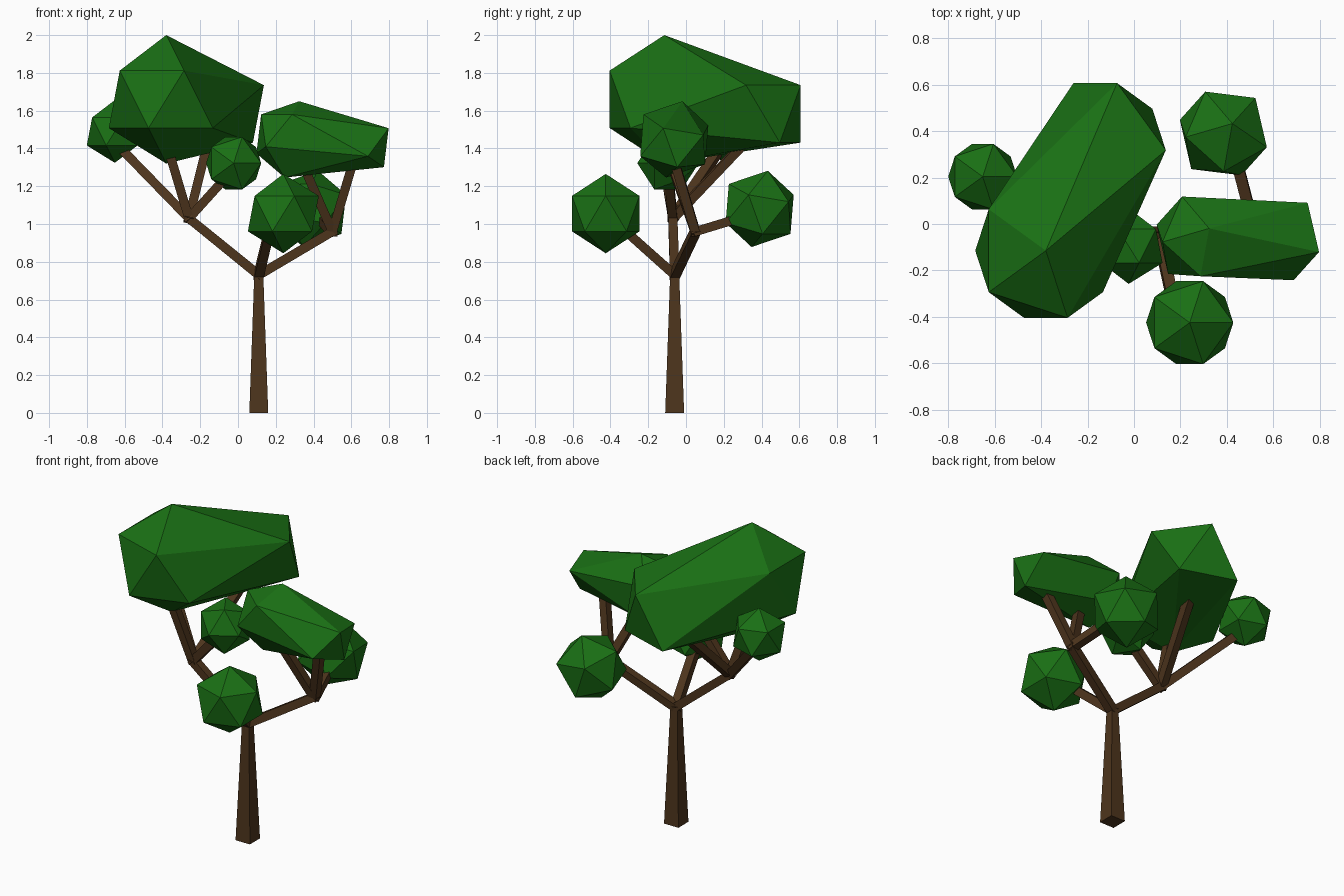
import bpy, bmesh
from math import radians
from mathutils import Vector, Euler

if "Cube" in bpy.data.objects:
    bpy.data.objects.remove(bpy.data.objects["Cube"])


def material(name, color):
    m = bpy.data.materials.new(name)
    m.diffuse_color = color
    m.use_nodes = True
    m.node_tree.nodes["Principled BSDF"].inputs["Base Color"].default_value = m.diffuse_color
    return m


bark = material("bark", (0.075, 0.035, 0.012, 1))
leaf = material("leaf", (0.010, 0.16, 0.007, 1))


def finish(name, bm, mat):
    me = bpy.data.meshes.new(name)
    bmesh.ops.recalc_face_normals(bm, faces=bm.faces)
    bm.to_mesh(me)
    bm.free()
    me.materials.append(mat)
    ob = bpy.data.objects.new(name, me)
    bpy.context.collection.objects.link(ob)
    return ob


def beam(name, a, b, ha, hb, extend=0.015):
    """Square tapered limb from a to b with half widths ha, hb."""
    a, b = Vector(a), Vector(b)
    d = (b - a).normalized()
    side = Vector((0, 1, 0)) if abs(d.y) < 0.7 else Vector((1, 0, 0))
    u = (side - d * side.dot(d)).normalized()
    v = d.cross(u)
    bm = bmesh.new()
    rings = []
    for p, h in ((a - d * extend, ha), (b + d * extend, hb)):
        rings.append([bm.verts.new(p + u * h * i + v * h * j)
                      for i, j in ((-1, -1), (1, -1), (1, 1), (-1, 1))])
    for i in range(4):
        k = (i + 1) % 4
        bm.faces.new((rings[0][i], rings[0][k], rings[1][k], rings[1][i]))
    bm.faces.new(rings[0])
    bm.faces.new(rings[1])
    return finish(name, bm, bark)


def foliage(name, center, r, rot=(0, 0, 0), stretch=None):
    """Icosahedron; optionally its far side is pulled along a vector."""
    bm = bmesh.new()
    bmesh.ops.create_icosphere(bm, subdivisions=1, radius=r)
    m = Euler([radians(x) for x in rot]).to_matrix()
    s = Vector(stretch or (0, 0, 0))
    flat = Vector((s.x, s.y, 0)).normalized()
    for v in bm.verts:
        v.co = m @ v.co
        if v.co.dot(flat) > 0.25 * r:
            v.co += s
        v.co += Vector(center)
    return finish(name, bm, leaf)


# trunk
fork = (0.11, -0.06, 0.73)
beam("trunk", (0.11, -0.06, 0), fork, 0.05, 0.024, 0)

# main limbs
left_fork = (-0.26, -0.07, 1.03)
right_fork = (0.50, 0.05, 0.96)
beam("left_limb", fork, left_fork, 0.025, 0.024)
beam("right_limb", fork, right_fork, 0.025, 0.024)
beam("front_limb", fork, (0.17, -0.34, 0.98), 0.025, 0.024)

# branches from each fork
for i, tip in enumerate([(-0.62, 0.18, 1.40), (-0.37, -0.13, 1.40),
                         (-0.16, 0.31, 1.43), (-0.07, -0.09, 1.24)]):
    beam(f"left_branch_{i + 1}", left_fork, tip, 0.024, 0.024)
for i, tip in enumerate([(0.61, -0.06, 1.33), (0.35, -0.07, 1.30),
                         (0.44, 0.28, 1.03)]):
    beam(f"right_branch_{i + 1}", right_fork, tip, 0.024, 0.024)

# foliage clumps
tilt = (0, 16, 48)
foliage("left_canopy", (-0.38, -0.115, 1.66), 0.34, stretch=(0.213, 0.433, -0.077))
foliage("right_canopy", (0.285, -0.062, 1.448), 0.21, tilt, (0.325, 0, -0.015))
foliage("front_clump", (0.24, -0.425, 1.055), 0.21)
foliage("back_clump", (0.385, 0.39, 1.08), 0.21, tilt)
foliage("left_clump", (-0.652, 0.204, 1.49), 0.166)
foliage("middle_clump", (-0.023, -0.095, 1.322), 0.163, (90, 0, 0))
